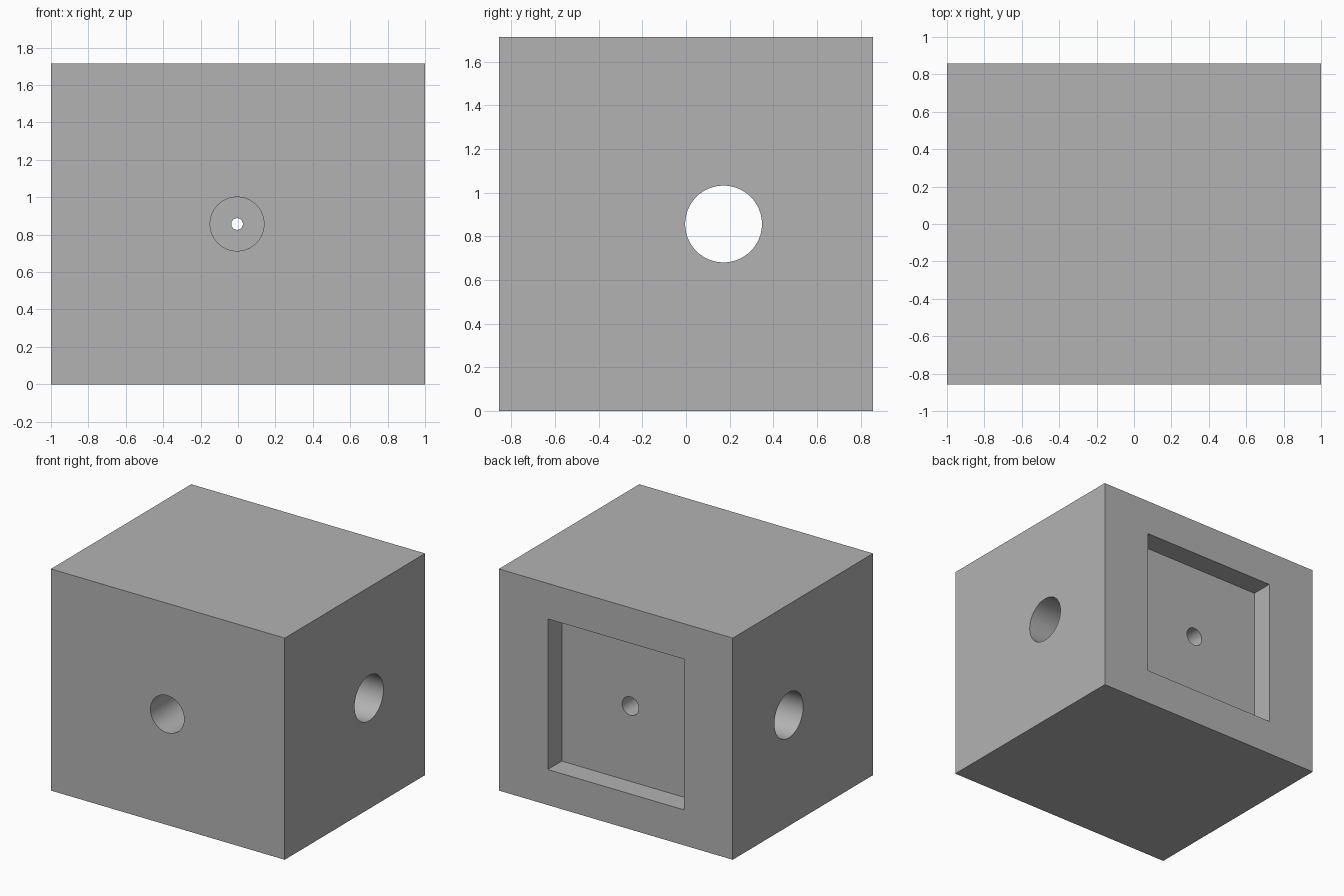
import bpy
import math

cube = bpy.data.objects.get("Cube")
if cube:
    bpy.data.objects.remove(cube, do_unlink=True)

DEPTH = 1.714            # same in y and z
HALF = DEPTH / 2
AXIS_X = -0.005          # axis of the front and back bores
CROSS_Y = 0.172          # axis of the side to side bore
FLOOR_Y = HALF - 0.171   # floor of the back recess

grey = bpy.data.materials.new("plain grey")
grey.use_nodes = True
grey.diffuse_color = (0.45, 0.45, 0.45, 1)
grey.node_tree.nodes["Principled BSDF"].inputs["Base Color"].default_value = grey.diffuse_color


def box(name, centre, size):
    bpy.ops.mesh.primitive_cube_add(size=1, location=centre)
    ob = bpy.context.object
    ob.name = name
    ob.scale = size
    bpy.ops.object.transform_apply(location=False, rotation=False, scale=True)
    ob.data.materials.append(grey)
    return ob


def bore_y(name, radius, start, end):
    """Cylinder along y between two depths."""
    bpy.ops.mesh.primitive_cylinder_add(
        vertices=64, radius=radius, depth=end - start,
        location=(AXIS_X, (start + end) / 2, HALF), rotation=(math.pi / 2, 0, 0))
    ob = bpy.context.object
    ob.name = name
    ob.data.materials.append(grey)
    return ob


def cut(target, cutter):
    cutter.hide_render = True
    mod = target.modifiers.new(cutter.name, 'BOOLEAN')
    mod.operation = 'DIFFERENCE'
    mod.solver = 'EXACT'
    mod.object = cutter
    bpy.context.view_layer.objects.active = target
    bpy.ops.object.modifier_apply(modifier=mod.name)
    bpy.data.objects.remove(cutter, do_unlink=True)


# Main block
block = box("block", (0, 0, HALF), (2, DEPTH, DEPTH))

# Square recess in the back
cut(block, box("back_recess", (0, FLOOR_Y + 0.25, HALF), (1.165, 0.5, 1.165)))

# Round bore from side to side
bpy.ops.mesh.primitive_cylinder_add(
    vertices=64, radius=0.176, depth=3,
    location=(0, CROSS_Y, HALF), rotation=(0, math.pi / 2, 0))
cross = bpy.context.object
cross.name = "cross_bore"
cross.data.materials.append(grey)
cut(block, cross)

# Wide front bore, narrow orifice and back bore on one axis
cut(block, bore_y("front_bore", 0.144, -1.2, -0.2))
cut(block, bore_y("orifice", 0.031, -0.4, CROSS_Y))
cut(block, bore_y("back_bore", 0.071, CROSS_Y, FLOOR_Y + 0.1))

# Smooth bore walls, crisp edges elsewhere
bpy.ops.object.select_all(action='DESELECT')
block.select_set(True)
bpy.context.view_layer.objects.active = block
bpy.ops.object.shade_smooth_by_angle(angle=math.radians(30))
